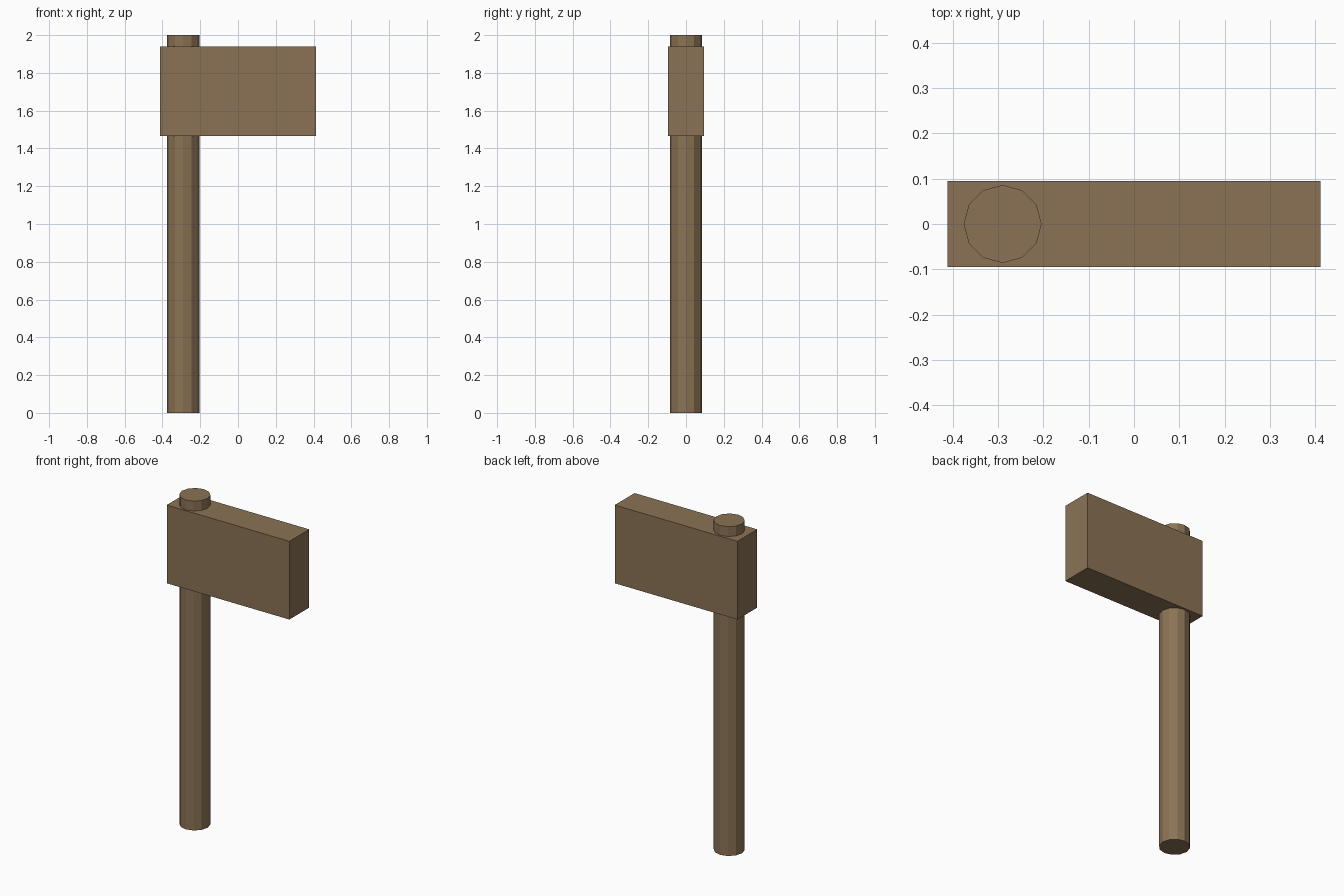
import bpy

default = bpy.data.objects.get("Cube")
if default:
    bpy.data.objects.remove(default, do_unlink=True)

# One wood colour for the whole tool
wood = bpy.data.materials.new("brown_wood")
wood.use_nodes = True
colour = (0.258, 0.171, 0.091, 1)
wood.diffuse_color = colour
wood.node_tree.nodes["Principled BSDF"].inputs["Base Color"].default_value = colour


def finish(name):
    obj = bpy.context.object
    obj.name = name
    obj.data.materials.append(wood)
    return obj


# Handle: a twelve-sided pole running through the head
bpy.ops.mesh.primitive_cylinder_add(vertices=12, radius=0.086, depth=2,
                                    location=(-0.29, 0, 1))
finish("handle")

# Head: a plain block near the top of the handle
bottom, top = 1.465, 1.94
bpy.ops.mesh.primitive_cube_add(size=1, location=(0, 0, (bottom + top) / 2))
head = finish("head")
head.scale = (0.824, 0.19, top - bottom)
bpy.ops.object.transform_apply(location=False, rotation=False, scale=True)
